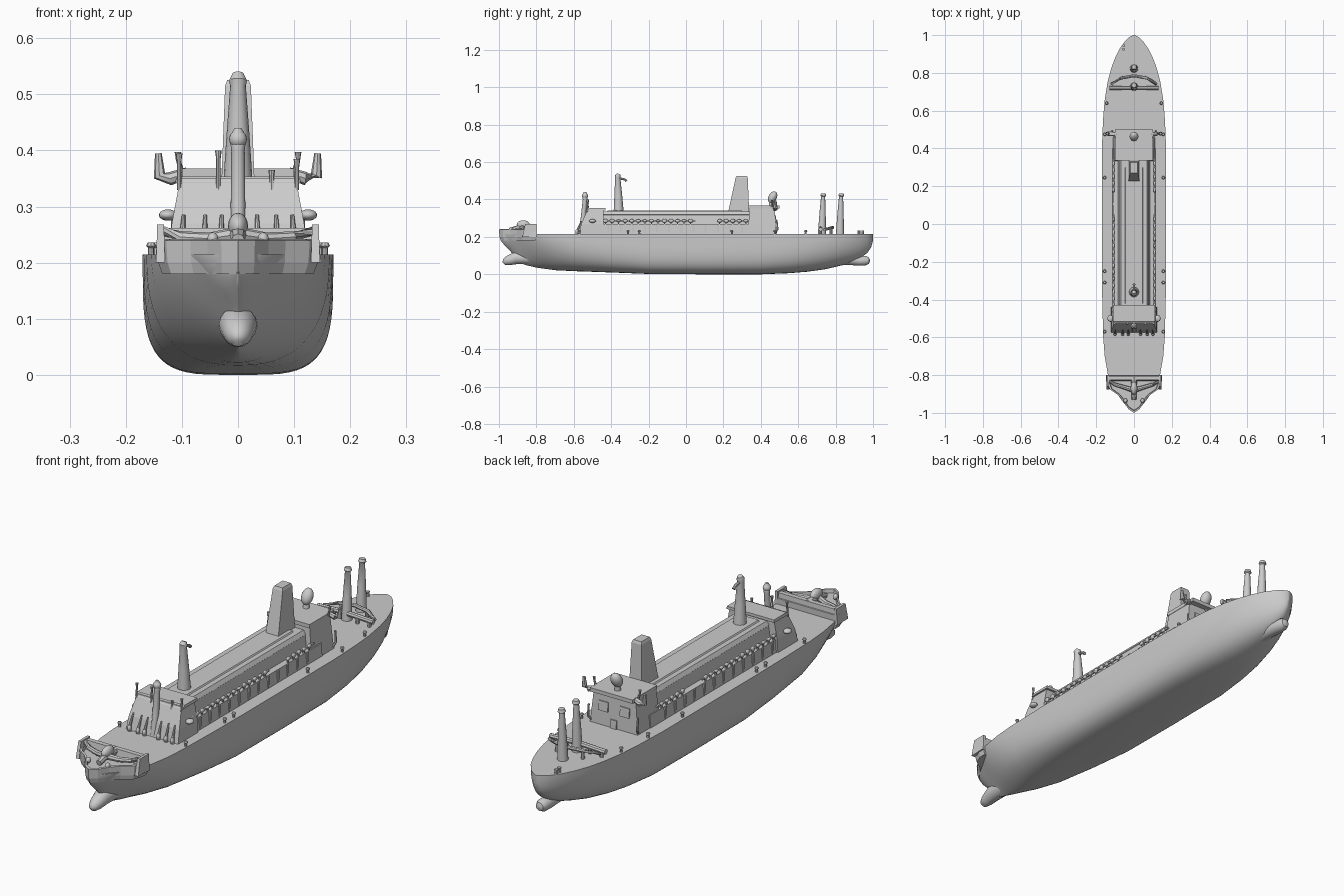
import bpy, bmesh, math, random
from mathutils import Vector
random.seed(4)


def mesh(name, verts, faces, smooth=False):
    me = bpy.data.meshes.new(name)
    me.from_pydata(verts, [], faces)
    bm = bmesh.new()
    bm.from_mesh(me)
    bmesh.ops.remove_doubles(bm, verts=bm.verts, dist=1e-5)
    bmesh.ops.recalc_face_normals(bm, faces=bm.faces)
    bm.to_mesh(me)
    bm.free()
    ob = bpy.data.objects.new(name, me)
    bpy.context.collection.objects.link(ob)
    if smooth:
        bpy.ops.object.select_all(action='DESELECT')
        ob.select_set(True)
        bpy.context.view_layer.objects.active = ob
        bpy.ops.object.shade_smooth_by_angle(angle=math.radians(40))
    return ob


def loft(name, rings, smooth=False):
    n = len(rings[0])
    verts = [p for r in rings for p in r]
    faces = [(i*n+j, i*n+(j+1) % n, (i+1)*n+(j+1) % n, (i+1)*n+j)
             for i in range(len(rings)-1) for j in range(n)]
    faces += [tuple(range(n)), tuple(range((len(rings)-1)*n, len(rings)*n))]
    return mesh(name, verts, faces, smooth)


def block(name, base, top, cx=0):
    """Tapered box; base and top are (half width, y0, y1, z)."""
    return loft(name, [[(cx-w, a, z), (cx+w, a, z), (cx+w, b, z), (cx-w, b, z)]
                       for w, a, b, z in (base, top)])


def tube(name, pts, radii, sides=12):
    pts = [Vector(p) for p in pts]
    rings = []
    for i, p in enumerate(pts):
        d = (pts[min(i+1, len(pts)-1)] - pts[max(i-1, 0)]).normalized()
        u = d.cross(Vector((1, 0, 0) if abs(d.x) < .9 else (0, 0, 1))).normalized()
        v = d.cross(u)
        rings.append([p + radii[i]*(math.cos(a)*u + math.sin(a)*v)
                      for a in (2*math.pi*k/sides for k in range(sides))])
    return loft(name, rings, True)


def ball(name, c, r):
    bpy.ops.mesh.primitive_uv_sphere_add(segments=16, ring_count=10, location=c)
    ob = bpy.context.object
    ob.name = name
    ob.scale = r
    bpy.ops.object.shade_smooth()
    return ob


# Hull: stations of y, half width, keel height, section fullness
DECK = .215
stations = [(-.99, .006, .18, 2), (-.97, .035, .155, 1.6), (-.94, .06, .125, 1.4),
            (-.92, .075, .1, 1.2), (-.89, .093, .06, 1.1), (-.85, .115, .048, 1.2),
            (-.8, .138, .036, 1.4), (-.7, .155, .022, 1.9), (-.6, .163, .017, 2.5),
            (-.4, .168, .01, 3.3), (-.2, .17, .002, 4), (.1, .17, 0, 4), (.4, .17, 0, 3.8),
            (.55, .164, .006, 3.3), (.65, .156, .014, 2.9), (.75, .14, .028, 2.5),
            (.82, .122, .045, 2.3), (.88, .1, .062, 2.1), (.93, .075, .085, 2),
            (.97, .046, .115, 2), (.99, .024, .145, 2), (1, .004, .18, 2)]
rings = []
for y, w, k, n in stations:
    ring = []
    for i in range(33):
        a = math.pi*i/32
        c, s = math.cos(a), math.sin(a)
        ring.append((math.copysign(w*abs(c)**(2/n), c), y, DECK-(DECK-k)*max(s, 0)**(2/n)))
    rings.append(ring)
loft("hull", rings, True)

# Bow and stern bulbs
tube("bow_bulb", [(0, -.98, .066), (0, -.972, .067), (0, -.95, .074), (0, -.91, .088), (0, -.8, .09)],
     [.004, .017, .026, .034, .036], 16)
tube("stern_bulb", [(0, .983, .073), (0, .978, .073), (0, .96, .073), (0, .93, .072), (0, .87, .08), (0, .78, .085)],
     [.004, .017, .026, .026, .03, .04], 16)

# Forecastle shell with a raised bulwark around a sunken deck
half = [(0, -1), (.03, -.98), (.055, -.94), (.085, -.905), (.128, -.875), (.145, -.83), (.145, -.8)]
plan = half + [(-x, y) for x, y in half[:0:-1]]


def outline(s, z):
    return [(x*s, -.86+(y+.86)*s, z) for x, y in plan]


loft("forecastle", [outline(.93, .18), outline(.98, .2), outline(1, .24),
                    outline(.92, .242), outline(.9, .226)])
block("forecastle_rear_wall", (.148, -.835, -.8, .2), (.142, -.825, -.805, .262))
for s in (-1, 1):
    block("bulwark_side", (.008, -.875, -.8, .2), (.006, -.86, -.8, .268), s*.138)
    tube("windlass_arm", [(0, -.88, .25), (s*.05, -.865, .243), (s*.1, -.85, .246), (s*.138, -.83, .258)],
         [.014, .011, .01, .009], 8)
    ball("bow_fitting", (s*.045, -.935, .242), (.01, .012, .012))
tube("windlass_spine", [(0, -.81, .25), (0, -.87, .255), (0, -.93, .24)], [.015, .016, .012], 8)
ball("windlass_drum", (0, -.87, .265), (.018, .035, .024))

# Long deckhouse: wide lower tier, narrower roof tier
prof = [(.115, DECK-.005), (.111, .268), (.086, .27), (.078, .318), (.08, .32), (.07, .336)]
prof += [(-x, z) for x, z in prof[::-1]]
loft("long_deckhouse", [[(x, y, z) for x, z in prof] for y in (-.5, .4)])
block("roof_ridge", (.05, -.42, .3, .334), (.045, -.42, .3, .341))

# Side rails with boat-like beads and wall pillars
for s in (-1, 1):
    for a, b in ((-.5, .05), (.18, .35)):
        block("side_rail", (.004, a, b, .282), (.004, a, b, .289), s*.108)
        for i in range(int((b-a)/.035)+1):
            ball("rail_boat", (s*.109, a+.035*i, .286), (.007, .013, .006+random.random()*.005))
            block("rail_post", (.003, a+.035*i-.003, a+.035*i+.003, .265),
                  (.003, a+.035*i-.003, a+.035*i+.003, .285), s*.108)
    for i in range(12):
        y = -.42+.065*i
        block("wall_pillar", (.003, y, y+.01, .22), (.003, y, y+.01, .266), s*.114)

# Forward bridge
block("bridge_body", (.122, -.575, -.44, DECK-.005), (.118, -.56, -.44, .27))
block("bridge_upper", (.118, -.56, -.44, .27), (.103, -.525, -.44, .35))
block("bridge_roof", (.112, -.53, -.43, .342), (.11, -.515, -.43, .354))
tube("bridge_mast", [(0, -.565, .22), (0, -.55, .3), (0, -.54, .4), (0, -.54, .425), (0, -.54, .44)],
     [.011, .013, .012, .015, .006])
ball("mast_lamp", (0, -.54, .42), (.016, .016, .016))
for x, z in ((-.105, .395), (-.035, .4), (.06, .365), (.105, .385)):
    tube("bridge_post", [(x, -.53, .33), (x, -.525, z-.015), (x, -.525, z)], [.004, .004, .006], 8)
for x in (-.1, -.06, -.03, .035, .07, .1):
    tube("front_rib", [(x, -.582, .215), (x, -.578, .24), (x*.97, -.56, .285)], [.008, .006, .003], 8)
    ball("front_bollard", (x, -.583, .228), (.008, .009, .013))
for s in (-1, 1):
    ball("bridge_side_lamp", (s*.125, -.5, .285), (.016, .018, .01))

# Tall forward mast with hooked top
tube("forward_mast", [(0, -.36, .33), (0, -.362, .42), (0, -.365, .515), (0, -.365, .525), (0, -.36, .537)],
     [.027, .021, .014, .016, .01], 16)
tube("mast_hook", [(0, -.365, .515), (0, -.33, .508), (0, -.318, .498)], [.006, .006, .007], 8)

# Funnel
block("funnel", (.03, .225, .338, .33), (.023, .265, .33, .515))
block("funnel_cap", (.023, .265, .33, .515), (.019, .27, .326, .526))

# Aft house with roof plate, windows and wings
block("aft_house", (.112, .33, .482, DECK-.005), (.098, .34, .475, .355))
block("aft_roof", (.1, .335, .5, .352), (.1, .335, .5, .368))
for x in (-.05, .05):
    block("aft_window", (.022, .476, .484, .275), (.022, .472, .481, .315), x)
block("aft_door", (.014, .476, .487, .215), (.014, .475, .485, .25))
for s in (-1, 1):
    tube("wing_davit", [(s*.09, .475, .36), (s*.12, .478, .35), (s*.14, .478, .355), (s*.142, .478, .395)],
         [.01, .012, .011, .006], 8)
    tube("roof_post", [(s*.1, .46, .36), (s*.107, .46, .385), (s*.107, .46, .397)], [.005, .004, .006], 8)
    tube("deck_davit", [(s*.105, .47, .215), (s*.115, .49, .24), (s*.115, .485, .29)], [.006, .005, .004], 8)
tube("dome_stand", [(0, .455, .36), (0, .46, .405)], [.014, .01])
dome = ball("radar_dome", (0, .463, .412), (.024, .022, .034))
dome.rotation_euler = (-.5, 0, 0)

# Stern masts
for y in (.727, .823):
    tube("stern_mast", [(0, y, .21), (0, y+.003, .32), (0, y+.006, .415), (0, y+.007, .42), (0, y+.008, .432)],
         [.022, .017, .011, .016, .012], 16)

# Stern cross beams: one straight, one bowed, on short legs
tube("straight_beam", [(-.13, .72, .24), (0, .72, .245), (.13, .72, .24)], [.011]*3, 8)
tube("bowed_beam", [(-.12, .74, .238), (-.07, .772, .248), (0, .785, .25), (.07, .772, .248), (.12, .74, .238)],
     [.008]*5, 8)
for s in (-1, 1):
    for x, y in ((.11, .72), (.06, .775), (.055, .72)):
        tube("beam_leg", [(s*x, y, .21), (s*x, y, .243)], [.008, .007], 8)

# Bollards along the deck edge
for s in (-1, 1):
    for y in (-.57, -.31, -.25, .245, .475, .64):
        x = s*(.145 if y > .6 else .155)
        tube("bollard", [(x, y, .21), (x, y, .226), (x, y, .23), (x, y, .236)], [.006, .005, .009, .006], 8)
for y in (.925, .945):
    tube("stern_bollard", [(-.055, y, .21), (-.055, y, .235)], [.007, .008], 8)
